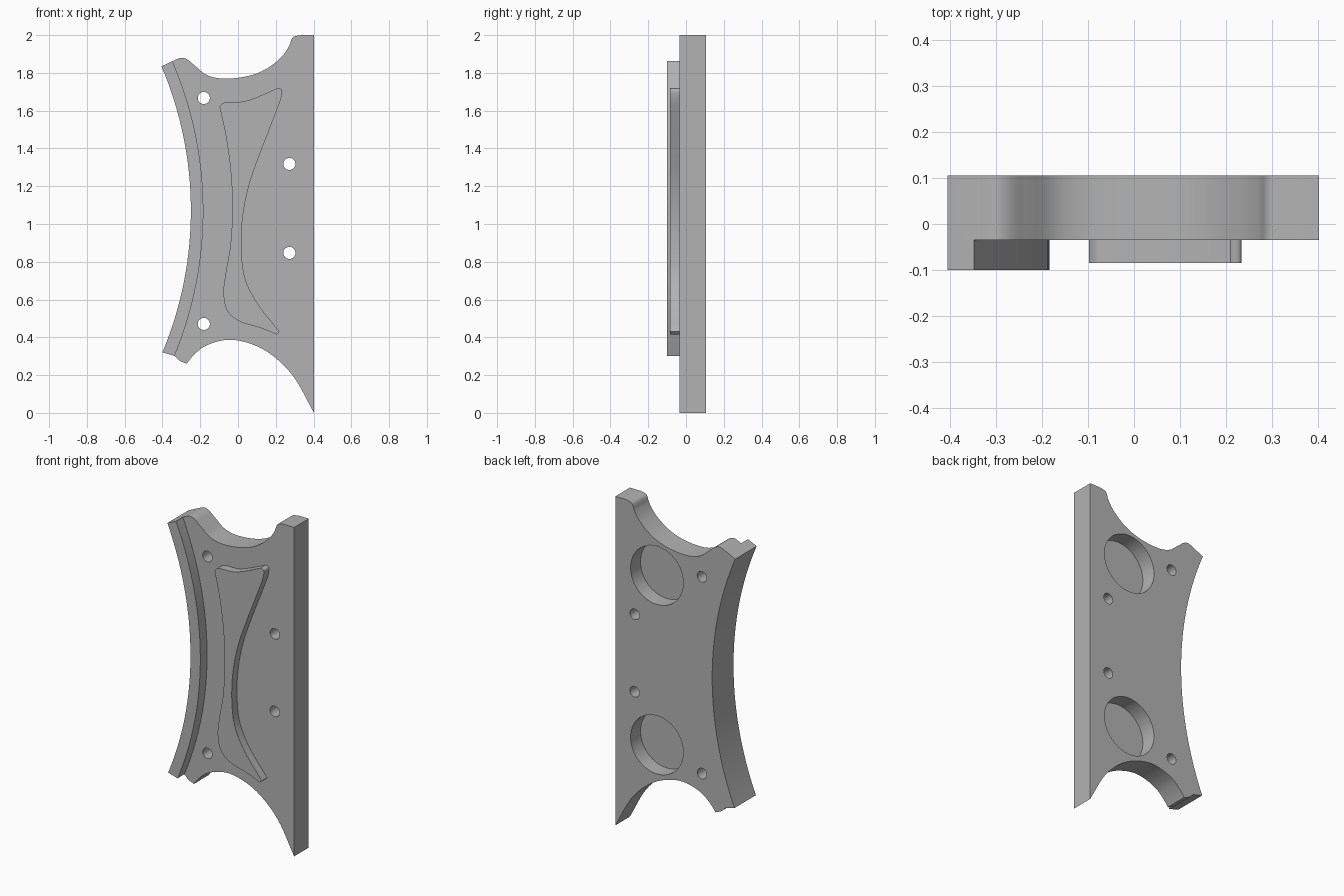
import bpy
import bmesh
import math
from mathutils import Vector

cube = bpy.data.objects.get("Cube")
if cube:
    bpy.data.objects.remove(cube, do_unlink=True)

grey = bpy.data.materials.new("plain_grey")
grey.use_nodes = True
GREY = (0.45, 0.45, 0.45, 1)
grey.diffuse_color = GREY
grey.node_tree.nodes["Principled BSDF"].inputs["Base Color"].default_value = GREY

FRONT, BACK = -0.035, 0.105


def spline(points, steps=6):
    """Smooth run through (x, z) points, ends included."""
    p = [Vector(q) for q in points]
    p = [2 * p[0] - p[1]] + p + [2 * p[-1] - p[-2]]
    out = []
    for a, b, c, d in zip(p, p[1:], p[2:], p[3:]):
        # centripetal knots keep tight corners free of loops
        t1 = (b - a).length ** 0.5
        t2 = t1 + (c - b).length ** 0.5
        t3 = t2 + (d - c).length ** 0.5
        for i in range(steps):
            t = t1 + (t2 - t1) * i / steps
            e = a.lerp(b, t / t1)
            f = b.lerp(c, (t - t1) / (t2 - t1))
            g = c.lerp(d, (t - t2) / (t3 - t2))
            out.append(e.lerp(f, t / t2).lerp(f.lerp(g, (t - t1) / (t3 - t1)),
                                              (t - t1) / (t2 - t1)))
    return out + [p[-2]]


def arc(start, end, sag, steps=32):
    """Circular arc from start to end, bulging by sag to the left of travel."""
    a, b = Vector(start), Vector(end)
    chord = b - a
    radius = (chord.length ** 2 / 4 + sag ** 2) / (2 * sag)
    side = Vector((-chord.y, chord.x)).normalized()
    along = chord.normalized()
    centre = (a + b) / 2 + side * (sag - radius)
    half = math.asin(chord.length / 2 / radius)
    return [centre + radius * (math.sin(t) * along + math.cos(t) * side)
            for t in (half * (2 * i / steps - 1) for i in range(steps + 1))]


def circle(x, z, radius, sides=48):
    return [Vector((x + radius * math.cos(math.tau * i / sides),
                    z + radius * math.sin(math.tau * i / sides))) for i in range(sides)]


def slab(name, outline, y0, y1):
    """Extrude an (x, z) outline from y0 to y1."""
    pts = []
    for p in outline:
        if not pts or (p - pts[-1]).length > 1e-4:
            pts.append(p)
    if (pts[0] - pts[-1]).length < 1e-4:
        pts.pop()
    bm = bmesh.new()
    face = bm.faces.new([bm.verts.new((p.x, y0, p.y)) for p in pts])
    ext = bmesh.ops.extrude_face_region(bm, geom=[face])["geom"]
    bmesh.ops.translate(bm, vec=(0, y1 - y0, 0),
                        verts=[v for v in ext if isinstance(v, bmesh.types.BMVert)])
    bmesh.ops.recalc_face_normals(bm, faces=bm.faces)
    mesh = bpy.data.meshes.new(name)
    bm.to_mesh(mesh)
    bm.free()
    mesh.materials.append(grey)
    obj = bpy.data.objects.new(name, mesh)
    bpy.context.collection.objects.link(obj)
    return obj


def select(obj):
    bpy.ops.object.select_all(action='DESELECT')
    obj.select_set(True)
    bpy.context.view_layer.objects.active = obj


def boolean(obj, other, operation):
    select(obj)
    mod = obj.modifiers.new("boolean", 'BOOLEAN')
    mod.operation, mod.solver, mod.object = operation, 'EXACT', other
    bpy.ops.object.modifier_apply(modifier=mod.name)
    bpy.data.objects.remove(other, do_unlink=True)


# Plate outline, anticlockwise from the lower tip
left_arc = arc((-0.405, 1.835), (-0.4, 0.32), 0.153)
top_edge = spline([(0.402, 2), (0.33, 2)], 1) + spline(
    [(0.33, 2), (0.29, 1.988), (0.272, 1.945), (0.235, 1.89), (0.156, 1.825),
     (0.06, 1.785), (-0.087, 1.77), (-0.167, 1.79), (-0.23, 1.84),
     (-0.272, 1.873), (-0.3, 1.88), (-0.347, 1.862)])
bottom_edge = spline([(-0.336, 0.302), (-0.31, 0.277), (-0.272, 0.26)]) + spline(
    [(-0.272, 0.26), (-0.24, 0.3), (-0.177, 0.352), (-0.055, 0.387), (0.06, 0.368),
     (0.167, 0.315), (0.288, 0.2), (0.402, 0)])
plate = slab("plate", top_edge + left_arc + bottom_edge, FRONT, BACK)

# Raised rim along the hollow left side
inner_arc = arc((-0.347, 1.862), (-0.336, 0.302), 0.158)
rim = slab("rim", left_arc + inner_arc[::-1], -0.1, FRONT + 0.02)
boolean(plate, rim, 'UNION')

# Bolt holes through the plate
for x, z in [(-0.181, 1.667), (0.272, 1.318), (0.272, 0.847), (-0.181, 0.471)]:
    boolean(plate, slab("hole_cutter", circle(x, z, 0.032, 32), -0.3, 0.3), 'DIFFERENCE')

# Round blind pockets in the back
for z in (1.595, 0.565):
    boolean(plate, slab("pocket_cutter", circle(0.122, z, 0.177, 64), BACK - 0.095, 0.3),
            'DIFFERENCE')

# Raised waisted pad on the front
pad_right = [(0.21, 1.72), (0.231, 1.712), (0.23, 1.675), (0.193, 1.57), (0.125, 1.395),
             (0.06, 1.21), (0.024, 1.025), (0.019, 0.84), (0.04, 0.705),
             (0.103, 0.58), (0.22, 0.43)]
pad_left = [(0.204, 0.415), (0.125, 0.448), (0.008, 0.485), (-0.055, 0.537),
            (-0.077, 0.63), (-0.066, 0.735), (-0.04, 0.89), (-0.03, 1.1),
            (-0.04, 1.29), (-0.066, 1.475), (-0.098, 1.622)]
pad_top = [(-0.098, 1.622), (-0.08, 1.64), (0.035, 1.65), (0.125, 1.682), (0.21, 1.72)]
pad = slab("pad", spline(pad_right) + spline(pad_left) + spline(pad_top), -0.085, FRONT)

for obj in (plate, pad):
    select(obj)
    bpy.ops.object.shade_smooth_by_angle(angle=math.radians(25))
